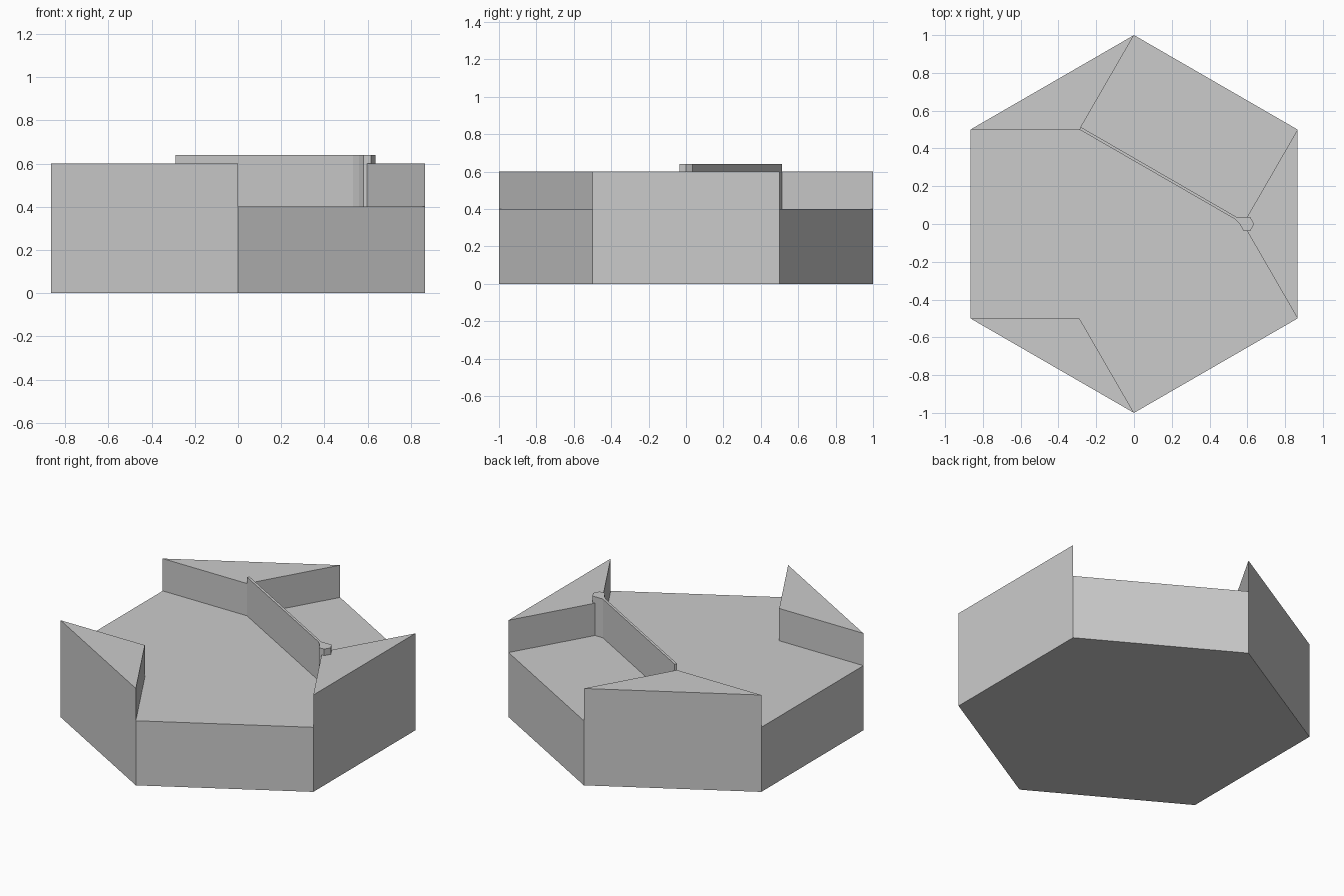
import bpy, bmesh
from math import cos, sin, radians

if "Cube" in bpy.data.objects:
    bpy.data.objects.remove(bpy.data.objects["Cube"])


def prism(name, outline, z0, z1):
    """Extrude a flat outline from z0 up to z1."""
    bm = bmesh.new()
    face = bm.faces.new([bm.verts.new((x, y, z0)) for x, y in outline])
    top = bmesh.ops.extrude_face_region(bm, geom=[face])["geom"]
    verts = [v for v in top if isinstance(v, bmesh.types.BMVert)]
    bmesh.ops.translate(bm, verts=verts, vec=(0, 0, z1 - z0))
    bmesh.ops.recalc_face_normals(bm, faces=bm.faces[:])
    mesh = bpy.data.meshes.new(name)
    bm.to_mesh(mesh)
    bm.free()
    obj = bpy.data.objects.new(name, mesh)
    bpy.context.collection.objects.link(obj)
    return obj


def polar(r, deg):
    return (r * cos(radians(deg)), r * sin(radians(deg)))


BASE_H, RIM_H, WALL_H = 0.4, 0.6, 0.64
INNER = 1 / 3 ** 0.5

# Hexagonal tile base
prism("hex_base", [polar(1, 30 + 60 * i) for i in range(6)], 0, BASE_H)

# Raised triangular wedges on every second side
for i in range(3):
    a = 120 * i
    prism(f"raised_wedge_{i + 1}",
          [polar(1, a - 30), polar(1, a + 30), polar(INNER, a)], BASE_H, RIM_H)

# Thin wall joining two wedge tips, flaring into a small hexagonal post
wall = [(-0.289, 0.5), (0.532, 0.027), (0.56, 0.0), (0.58, -0.036),
        (0.616, -0.036), (0.636, 0.0), (0.616, 0.036), (0.574, 0.036),
        (0.545, 0.036), (-0.281, 0.513)]
prism("dividing_wall_and_post", wall, BASE_H, WALL_H)
